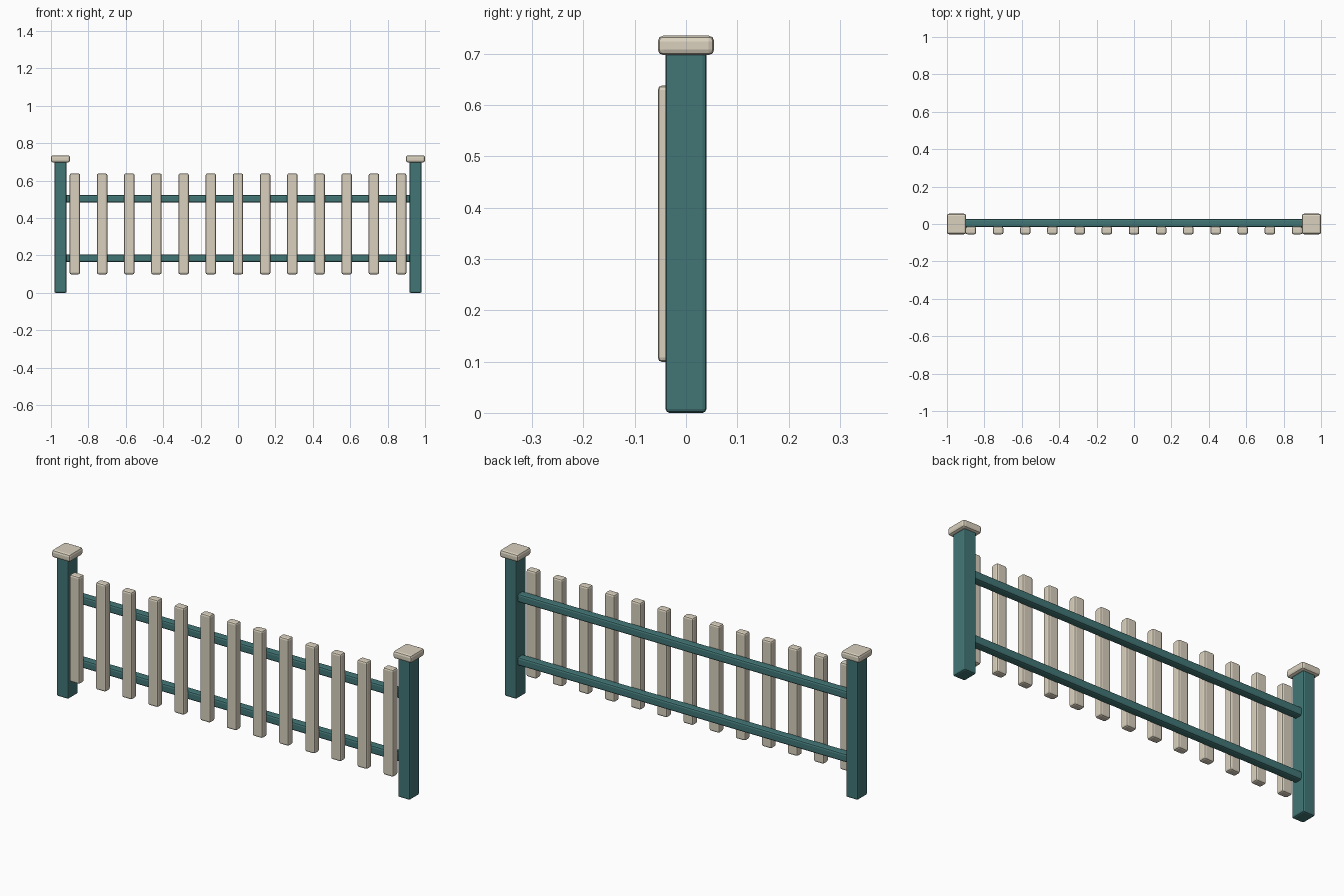
import bpy

if "Cube" in bpy.data.objects:
    bpy.data.objects.remove(bpy.data.objects["Cube"])


def material(name, color):
    m = bpy.data.materials.new(name)
    m.diffuse_color = (*color, 1)
    m.use_nodes = True
    m.node_tree.nodes["Principled BSDF"].inputs["Base Color"].default_value = m.diffuse_color
    return m


TEAL = material("teal_paint", (0.055, 0.18, 0.18))
CREAM = material("cream_paint", (0.70, 0.64, 0.52))


def box(name, lo, hi, mat, bevel):
    """Rounded box between two opposite corners."""
    center = [(a + b) / 2 for a, b in zip(lo, hi)]
    bpy.ops.mesh.primitive_cube_add(size=1, location=center)
    ob = bpy.context.object
    ob.name = name
    ob.scale = [b - a for a, b in zip(lo, hi)]
    bpy.ops.object.transform_apply(location=False, rotation=False, scale=True)
    mod = ob.modifiers.new("bevel", 'BEVEL')
    mod.width = bevel
    mod.segments = 2
    ob.data.materials.append(mat)
    return ob


# end posts with caps
for side, x in (("left", -0.949), ("right", 0.949)):
    box(f"{side}_post", (x - 0.033, -0.04, 0), (x + 0.033, 0.04, 0.71), TEAL, 0.008)
    box(f"{side}_post_cap", (x - 0.051, -0.055, 0.697), (x + 0.051, 0.055, 0.735), CREAM, 0.011)

# horizontal rails
for name, z in (("lower_rail", 0.185), ("upper_rail", 0.503)):
    box(name, (-0.94, -0.017, z - 0.021), (0.94, 0.026, z + 0.021), TEAL, 0.009)

# evenly spaced pickets on the front of the rails
COUNT = 13
for i in range(COUNT):
    x = -0.872 + i * 2 * 0.872 / (COUNT - 1)
    box(f"picket_{i + 1:02d}", (x - 0.028, -0.055, 0.099), (x + 0.028, -0.014, 0.638), CREAM, 0.009)
